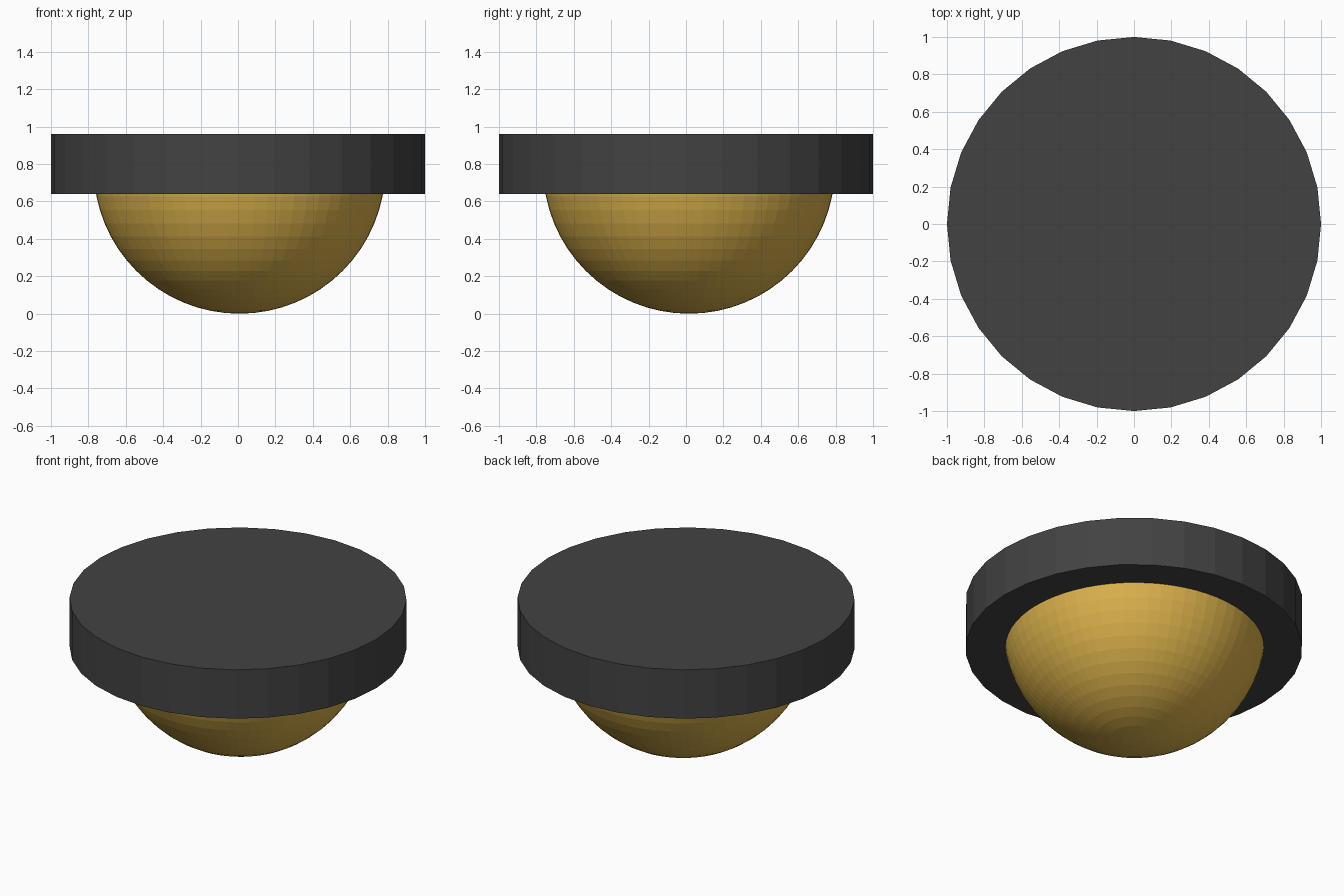
import bpy, bmesh
from mathutils import Vector

if "Cube" in bpy.data.objects:
    bpy.data.objects.remove(bpy.data.objects["Cube"])


def material(name, rgb):
    m = bpy.data.materials.new(name)
    m.diffuse_color = (*rgb, 1)
    m.use_nodes = True
    m.node_tree.nodes["Principled BSDF"].inputs["Base Color"].default_value = m.diffuse_color
    return m


# Flat 32-sided disc on top
bpy.ops.mesh.primitive_cylinder_add(vertices=32, radius=1, depth=0.32, location=(0, 0, 0.80))
disc = bpy.context.object
disc.name = "top_disc"
disc.data.materials.append(material("dark_grey", (0.055, 0.055, 0.055)))

# Faceted hemisphere below, its rim hidden inside the disc
R = 0.78
bpy.ops.mesh.primitive_uv_sphere_add(segments=64, ring_count=32, radius=R, location=(0.008, 0.016, R))
dome = bpy.context.object
dome.name = "lower_dome"
dome.data.materials.append(material("gold", (0.70, 0.44, 0.07)))
bm = bmesh.new()
bm.from_mesh(dome.data)
bmesh.ops.bisect_plane(bm, geom=bm.verts[:] + bm.edges[:] + bm.faces[:], dist=1e-4,
                       plane_co=Vector((0, 0, 0)), plane_no=Vector((0, 0, 1)), clear_outer=True)
bmesh.ops.holes_fill(bm, edges=[e for e in bm.edges if e.is_boundary], sides=0)
bm.to_mesh(dome.data)
bm.free()
